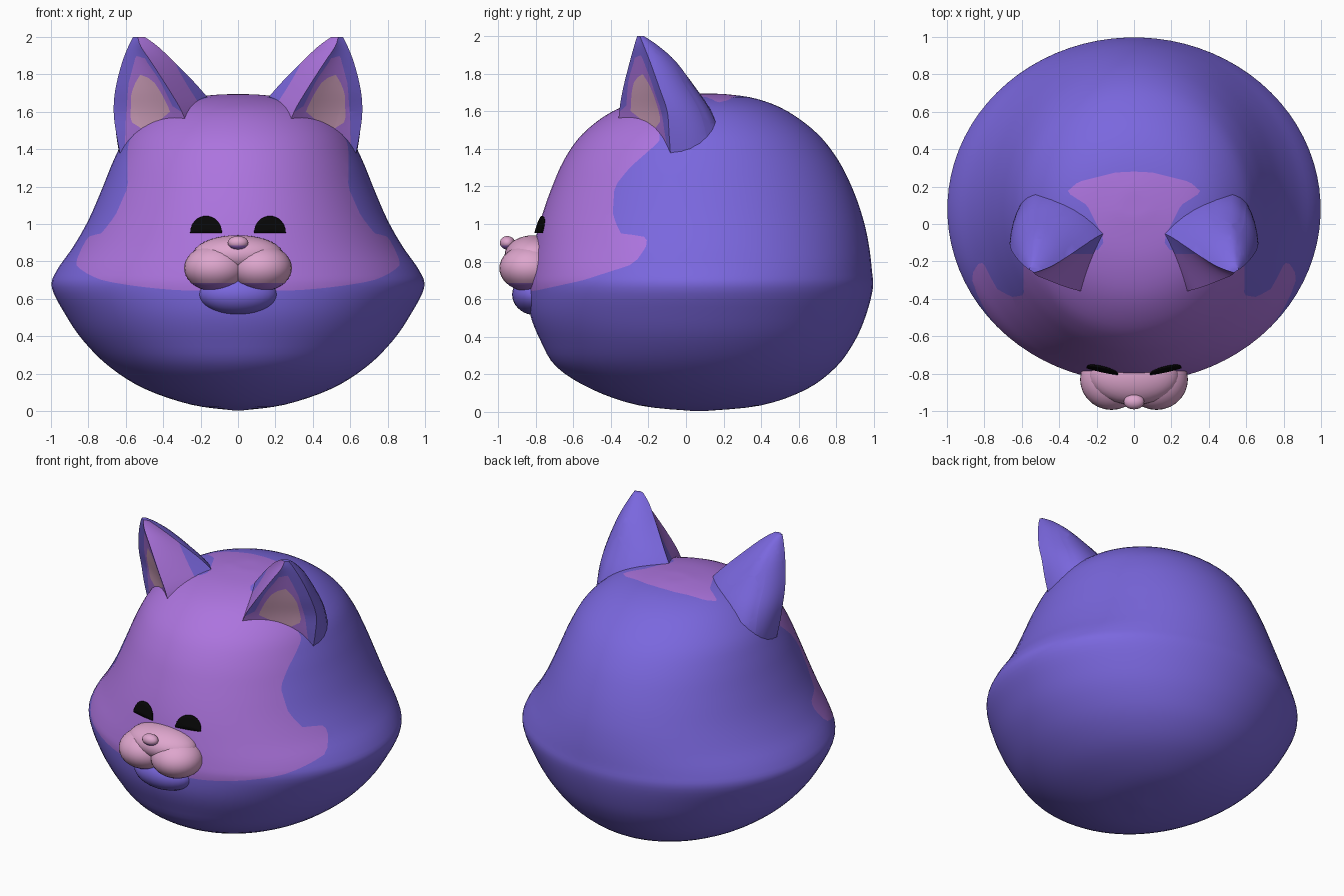
import bpy, bmesh, math
from mathutils import Vector

if "Cube" in bpy.data.objects:
    bpy.data.objects.remove(bpy.data.objects["Cube"])


def material(name, rgb):
    m = bpy.data.materials.new(name)
    m.diffuse_color = (*rgb, 1)
    m.use_nodes = True
    m.node_tree.nodes["Principled BSDF"].inputs["Base Color"].default_value = m.diffuse_color
    return m


INDIGO = material("indigo fur", (0.195, 0.136, 0.73))
PURPLE = material("purple fur", (0.413, 0.174, 0.73))
PINK = material("pink muzzle", (0.73, 0.38, 0.61))
EAR_PINK = material("pink inner ear", (0.68, 0.38, 0.54))
BLACK = material("black eye", (0.002, 0.002, 0.002))


def finish(bm, name, mats, angle=50):
    me = bpy.data.meshes.new(name)
    bmesh.ops.recalc_face_normals(bm, faces=bm.faces[:])
    bm.to_mesh(me)
    bm.free()
    ob = bpy.data.objects.new(name, me)
    bpy.context.collection.objects.link(ob)
    for m in mats:
        me.materials.append(m)
    bpy.ops.object.select_all(action='DESELECT')
    ob.select_set(True)
    bpy.context.view_layer.objects.active = ob
    bpy.ops.object.shade_smooth_by_angle(angle=math.radians(angle))
    return ob


def spline(rows, steps):
    """Smooth interpolation through table rows."""
    out = []
    for i in range(len(rows) - 1):
        p = [rows[max(0, min(len(rows) - 1, i + k))] for k in (-1, 0, 1, 2)]
        for s in range(steps):
            t = s / steps
            out.append([0.5 * (2 * b + (c - a) * t + (2 * a - 5 * b + 4 * c - d) * t * t
                               + (3 * b - a - 3 * c + d) * t ** 3) for a, b, c, d in zip(*p)])
    return out + [list(rows[-1])]


def loft(rings, tag=lambda j: 0):
    bm = bmesh.new()
    vs = [[bm.verts.new(p) for p in r] for r in rings]
    n = len(vs[0])
    for a, b in zip(vs, vs[1:]):
        for j in range(n):
            k = (j + 1) % n
            bm.faces.new((a[j], a[k], b[k], b[j])).material_index = tag(j)
    bm.faces.new(vs[0][::-1])
    bm.faces.new(vs[-1])
    return bm


def poly_dist(poly, u, v):
    """Signed distance to a polygon, negative inside."""
    best, inside = 1e9, False
    for (ax, ay), (bx, by) in zip(poly, poly[1:] + poly[:1]):
        dx, dy = bx - ax, by - ay
        t = max(0, min(1, ((u - ax) * dx + (v - ay) * dy) / (dx * dx + dy * dy)))
        best = min(best, math.hypot(u - ax - t * dx, v - ay - t * dy))
        if (ay > v) != (by > v) and u < ax + (v - ay) * dx / dy:
            inside = not inside
    return -best if inside else best


def cut(bm, f):
    """Cut the faces along the line where f changes sign."""
    val = {v: f(v.co) for v in bm.verts}
    new = []
    for e in bm.edges[:]:
        a, b = e.verts
        if val[a] * val[b] < 0:
            t = val[a] / (val[a] - val[b])
            new.append(bmesh.utils.edge_split(e, a, t)[1])
    bmesh.ops.connect_verts(bm, verts=new)


# Head: height, half width, front y, back y
HEAD = [(0.005, 0.03, 0.04, 0.1), (0.035, 0.25, -0.25, 0.40), (0.12, 0.50, -0.50, 0.64),
        (0.24, 0.69, -0.69, 0.80), (0.38, 0.83, -0.775, 0.90), (0.52, 0.925, -0.83, 0.96),
        (0.66, 0.995, -0.845, 0.995), (0.75, 0.97, -0.835, 0.99), (0.88, 0.88, -0.81, 0.975),
        (1.02, 0.80, -0.775, 0.945), (1.18, 0.73, -0.72, 0.89), (1.34, 0.665, -0.65, 0.81),
        (1.48, 0.59, -0.55, 0.70), (1.60, 0.46, -0.39, 0.54), (1.665, 0.31, -0.20, 0.38),
        (1.69, 0.12, 0.0, 0.22), (1.693, 0.02, 0.08, 0.12)]
ROWS = spline(HEAD, 4)
CY = 0.08


def head_ring(row, n=80):
    z, w, f, b = row
    c = max(f, min(b, CY))
    ring = []
    for i in range(n):
        a = 2 * math.pi * (i + 0.5) / n
        s = math.sin(a)
        ring.append((w * math.cos(a), c + s * ((b - c) if s > 0 else (c - f)), z))
    return ring


def head_front(x, z):
    for p, q in zip(ROWS, ROWS[1:]):
        if p[0] <= z <= q[0]:
            t = (z - p[0]) / (q[0] - p[0])
            w, f = (p[k] + t * (q[k] - p[k]) for k in (1, 2))
            return CY - (CY - f) * math.sqrt(max(0, 1 - (x / w) ** 2))


# Face mask: side outline plus a patch over the crown
SIDE = [(-2, 0.60), (-0.8, 0.645), (-0.55, 0.70), (-0.27, 0.79), (-0.20, 0.90), (-0.22, 0.935),
        (-0.35, 0.95), (-0.39, 1.05), (-0.38, 1.20), (-0.30, 1.30), (-0.14, 1.44), (-0.14, 3), (-2, 3)]
CROWN = [(-1, 0.28), (0, 0.28), (0.1, 0.275), (0.3, 0.225), (0.36, 0.17), (0.25, 0.10),
         (0.16, -0.08), (0.2, -0.18), (-1, -0.18)]


def mask(p):
    return min(poly_dist(SIDE, p.y, p.z), max(poly_dist(CROWN, abs(p.x), p.y), 1.3 - p.z))


bm = loft([head_ring(r) for r in ROWS])
cut(bm, mask)
for f in bm.faces:
    f.material_index = 1 if mask(f.calc_center_median()) < 0 else 0
finish(bm, "head", [INDIGO, PURPLE])

# Ears: height, then x, y of the front, outer, back and inner corners
EAR = [(1.33, 0.24, -0.34, 0.62, -0.08, 0.52, 0.22, 0.05, 0.02),
       (1.48, 0.26, -0.36, 0.65, -0.09, 0.53, 0.18, 0.07, 0.00),
       (1.60, 0.30, -0.355, 0.664, -0.10, 0.52, 0.13, 0.11, -0.03),
       (1.72, 0.37, -0.335, 0.655, -0.14, 0.52, 0.05, 0.20, -0.07),
       (1.86, 0.46, -0.30, 0.62, -0.19, 0.52, -0.05, 0.335, -0.16),
       (1.95, 0.52, -0.275, 0.585, -0.225, 0.53, -0.15, 0.43, -0.22),
       (2.00, 0.535, -0.26, 0.56, -0.245, 0.545, -0.225, 0.50, -0.25)]
BULGE = (-0.05, 0.14, 0.14, 0.0)
INNER = [(0.36, 1.60), (0.41, 1.70), (0.46, 1.775), (0.53, 1.80), (0.57, 1.70),
         (0.575, 1.55), (0.53, 1.505), (0.45, 1.53)]
LINING = [(0.335, 1.60), (0.42, 1.77), (0.50, 1.885), (0.545, 1.90), (0.585, 1.75),
          (0.60, 1.55), (0.61, 1.2), (0.1, 1.2), (0.1, 1.59)]
SUB = 6


def ear_ring(row, side):
    ring, c = [], [Vector(row[k:k + 2]) for k in (1, 3, 5, 7)]
    for k in range(4):
        a, d = c[k], c[(k + 1) % 4] - c[k]
        for s in range(SUB):
            t = s / SUB
            p = a + d * t + Vector((d.y, -d.x)) * BULGE[k] * 4 * t * (1 - t)
            ring.append((side * p.x, p.y, row[0]))
    return ring


for side, name in ((-1, "left_ear"), (1, "right_ear")):
    bm = loft([ear_ring(r, side) for r in spline(EAR, 4)], lambda j: j // SUB)
    pink = lambda p: poly_dist(INNER, abs(p.x), p.z)
    lining = lambda p: poly_dist(LINING, abs(p.x), p.z)
    front = lambda p: p.y + 0.16
    for fn in (pink, lining, front):
        cut(bm, fn)
    for f in bm.faces:
        p, zone = f.calc_center_median(), f.material_index
        if zone == 0:
            f.material_index = 2 if pink(p) < 0 else 1 if lining(p) < 0 else 0
        else:
            f.material_index = 1 if zone == 3 and front(p) < 0 else 0
    finish(bm, name, [INDIGO, PURPLE, EAR_PINK])


# Muzzle parts
def ellipsoid(name, loc, rad, mats, lip=None):
    bm = bmesh.new()
    bmesh.ops.create_uvsphere(bm, u_segments=28, v_segments=18, radius=1)
    for v in bm.verts:
        v.co = Vector(c + r * q for c, r, q in zip(loc, rad, v.co))
    if lip:
        cut(bm, lambda p: p.z - lip)
        for f in bm.faces:
            f.material_index = 1 if f.calc_center_median().z < lip else 0
    finish(bm, name, mats)


for side, name in ((-1, "left_muzzle"), (1, "right_muzzle")):
    ellipsoid(name, (side * 0.12, -0.83, 0.765), (0.168, 0.163, 0.125), [PINK, PURPLE], 0.685)
ellipsoid("muzzle_bridge", (0, -0.81, 0.835), (0.24, 0.155, 0.105), [PINK])
ellipsoid("nose", (0, -0.95, 0.90), (0.055, 0.04, 0.036), [PINK, PURPLE], 0.885)
ellipsoid("chin", (0, -0.80, 0.625), (0.21, 0.125, 0.11), [INDIGO])

# Eyes: half discs laid on the face
for side, name in ((-1, "left_eye"), (1, "right_eye")):
    bm = bmesh.new()
    grid = []
    for i in range(17):
        u = -math.cos(math.pi * i / 16)
        h = 0.09 * math.sqrt(max(0.0004, 1 - u * u))
        col = []
        for j in range(5):
            x, z = side * 0.17 + 0.084 * u, 0.952 + h * j / 4
            col.append(bm.verts.new((x, head_front(x, z) - 0.014, z)))
        grid.append(col)
    for a, b in zip(grid, grid[1:]):
        for j in range(4):
            bm.faces.new((a[j], b[j], b[j + 1], a[j + 1]))
    ob = finish(bm, name, [BLACK])
    mod = ob.modifiers.new("thickness", 'SOLIDIFY')
    mod.thickness, mod.offset = 0.008, 0
